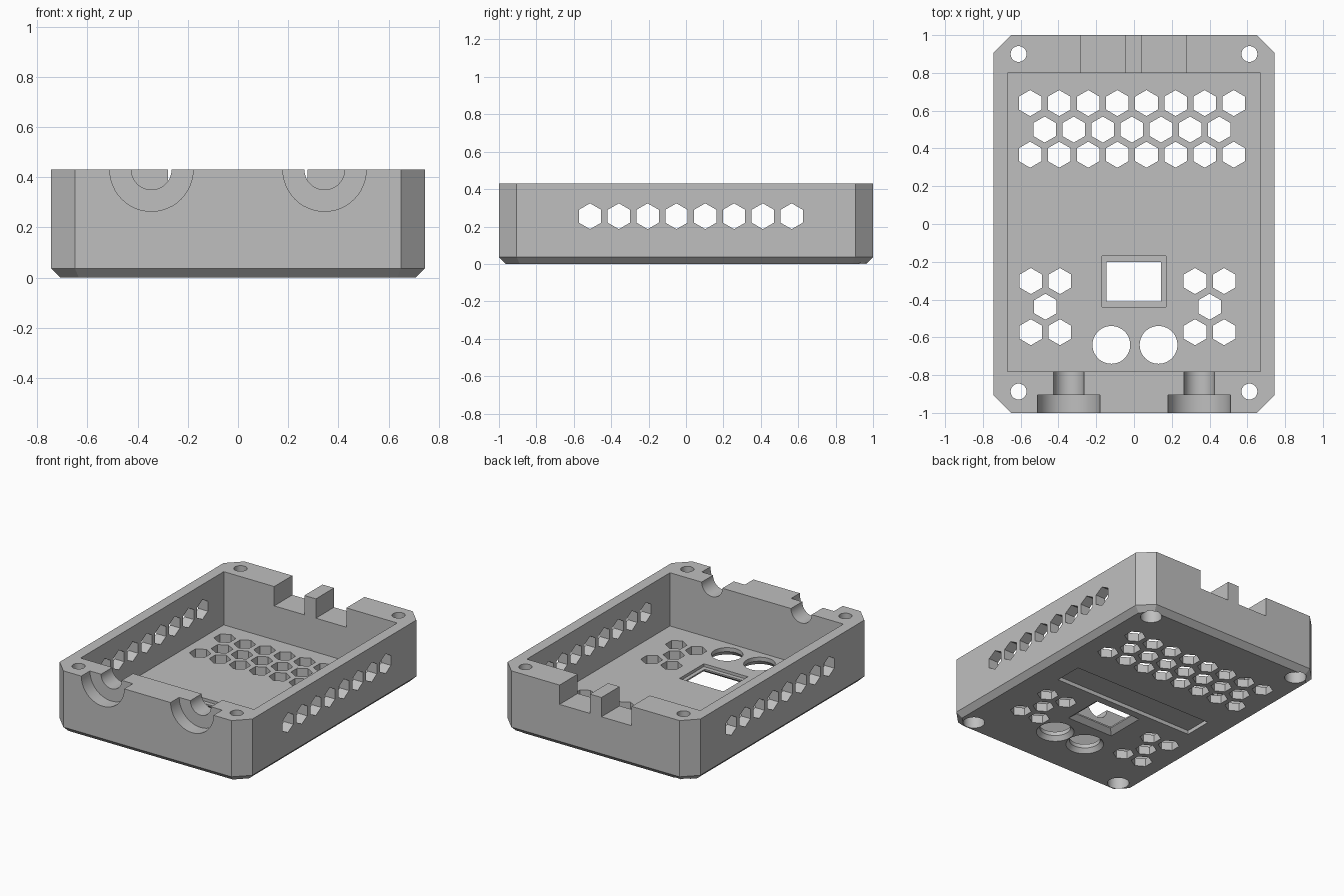
import bpy, bmesh, math
from mathutils import Matrix, Vector

if "Cube" in bpy.data.objects:
    bpy.data.objects.remove(bpy.data.objects["Cube"], do_unlink=True)

HALF_W, HALF_L, HEIGHT = 0.745, 1.0, 0.43
CORNER, FOOT, FLOOR = 0.095, 0.037, 0.058
PITCH, HEX_R = 0.154, 0.069

grey = bpy.data.materials.new("plain_grey")
grey.use_nodes = True
COLOR = (0.52, 0.52, 0.52, 1)
grey.diffuse_color = COLOR
grey.node_tree.nodes["Principled BSDF"].inputs["Base Color"].default_value = COLOR


def make_object(name, bm):
    bmesh.ops.recalc_face_normals(bm, faces=bm.faces)
    mesh = bpy.data.meshes.new(name)
    bm.to_mesh(mesh)
    bm.free()
    mesh.materials.append(grey)
    obj = bpy.data.objects.new(name, mesh)
    bpy.context.collection.objects.link(obj)
    return obj


def octagon(bm, inset, z):
    w, l = HALF_W - inset, HALF_L - inset
    c = CORNER - inset * (2 - math.sqrt(2))
    quarter = [(w, l - c), (w - c, l)]
    pts = quarter + [(-x, y) for x, y in reversed(quarter)]
    pts += [(-x, -y) for x, y in pts]
    return [bm.verts.new((x, y, z)) for x, y in pts]


def box(bm, lo, hi, flare=0.0):
    """Box between two corners; flare widens its lower end."""
    lo, hi = Vector(lo), Vector(hi)
    mid, size = (lo + hi) / 2, hi - lo
    for v in bmesh.ops.create_cube(bm, size=1)["verts"]:
        low = v.co.z < 0
        v.co = Vector(a * b for a, b in zip(v.co, size))
        if low:
            v.co.x += math.copysign(flare, v.co.x)
            v.co.y += math.copysign(flare, v.co.y)
        v.co += mid


def rod(bm, center, radius, length, axis="Z", sides=48, end_radius=None):
    """Prism or cone; radius is the lower end, end_radius the upper one."""
    turn = {"Z": Matrix(),
            "X": Matrix.Rotation(math.pi / 2, 4, "Y"),
            "Y": Matrix.Rotation(math.pi / 2, 4, "X")}[axis]
    spin = Matrix.Rotation(math.pi / 2 if axis == "Z" else 0, 4, "Z")
    bmesh.ops.create_cone(
        bm, cap_ends=True, segments=sides, radius1=radius,
        radius2=radius if end_radius is None else end_radius, depth=length,
        matrix=Matrix.Translation(center) @ turn @ spin)


def point_up(bm, center, length, axis):
    """Hexagonal vent with a corner pointing up (or along y)."""
    rows = []
    for i in range(6):
        a = math.pi / 2 + i * math.pi / 3
        u, v = HEX_R * math.cos(a), HEX_R * math.sin(a)
        rows.append(Vector((u, v, 0)) if axis == "Z" else Vector((0, u, v)))
    step = Vector((0, 0, length / 2)) if axis == "Z" else Vector((length / 2, 0, 0))
    c = Vector(center)
    ends = [[bm.verts.new(c + p + s) for p in rows] for s in (-step, step)]
    for ring in ends:
        bm.faces.new(ring)
    for i in range(6):
        j = (i + 1) % 6
        bm.faces.new((ends[0][i], ends[0][j], ends[1][j], ends[1][i]))


def carve(target, bm):
    cutter = make_object("cutter", bm)
    cutter.hide_render = True
    mod = target.modifiers.new("carve", "BOOLEAN")
    mod.operation, mod.solver, mod.object = "DIFFERENCE", "EXACT", cutter
    bpy.context.view_layer.objects.active = target
    bpy.ops.object.modifier_apply(modifier=mod.name)
    bpy.data.objects.remove(cutter, do_unlink=True)


# Outer shell with cut corners and a chamfered base
bm = bmesh.new()
rings = [octagon(bm, FOOT, 0), octagon(bm, 0, FOOT), octagon(bm, 0, HEIGHT)]
bm.faces.new(rings[0])
bm.faces.new(rings[-1])
for a, b in zip(rings, rings[1:]):
    for i in range(8):
        j = (i + 1) % 8
        bm.faces.new((a[i], a[j], b[j], b[i]))
case = make_object("enclosure_half", bm)

# Main cavity
bm = bmesh.new()
box(bm, (-0.67, -0.78, FLOOR), (0.67, 0.8, 0.6))
carve(case, bm)

# Floor vents, window, button holes, screw holes, side vents
bm = bmesh.new()
for y, start, count in ((0.64, -0.55, 8), (0.5, -0.473, 7), (0.367, -0.55, 8)):
    for i in range(count):
        point_up(bm, (start + i * PITCH, y, 0.05), 0.3, "Z")
for cx in (-0.469, 0.4):
    point_up(bm, (cx, -0.438, 0.05), 0.3, "Z")
    for dx in (-PITCH / 2, PITCH / 2):
        for y in (-0.302, -0.573):
            point_up(bm, (cx + dx, y, 0.05), 0.3, "Z")
box(bm, (-0.145, -0.41, -0.1), (0.143, -0.2, 0.2))
for x in (-0.12, 0.13):
    rod(bm, (x, -0.64, 0.05), 0.1, 0.3)
for x in (-0.611, 0.611):
    for y in (-0.887, 0.9):
        rod(bm, (x, y, 0.25), 0.042, 0.8)
for side in (-0.7, 0.7):
    for i in range(8):
        point_up(bm, (side, -0.513 + i * PITCH, 0.255), 0.3, "X")
carve(case, bm)

# Recesses, countersinks, cable channels and rear notches
bm = bmesh.new()
box(bm, (-0.17, -0.44, 0.038), (0.17, -0.17, 0.2))
box(bm, (-0.145, -0.41, -0.01), (0.143, -0.2, 0.028), flare=0.05)
box(bm, (-0.55, -0.11, -0.1), (0.55, 0.09, 0.027))
for x in (-0.12, 0.13):
    rod(bm, (x, -0.64, 0.01), 0.13, 0.04, end_radius=0.1)
for x in (-0.611, 0.611):
    for y in (-0.887, 0.9):
        rod(bm, (x, y, 0), 0.07, 0.2)
for x in (-0.345, 0.345):
    rod(bm, (x, -0.85, HEIGHT), 0.08, 0.4, "Y")
for x0, x1 in ((-0.28, -0.047), (0.042, 0.277)):
    box(bm, (x0, 0.7, HEIGHT - 0.135), (x1, 1.1, 0.6))
carve(case, bm)

# Wide cable collar seats
bm = bmesh.new()
for x in (-0.345, 0.345):
    rod(bm, (x, -1.005, HEIGHT), 0.166, 0.2, "Y")
carve(case, bm)

# Smooth the round bores, keep every other edge crisp
bpy.ops.object.select_all(action="DESELECT")
case.select_set(True)
bpy.context.view_layer.objects.active = case
bpy.ops.object.shade_smooth_by_angle(angle=math.radians(25))
